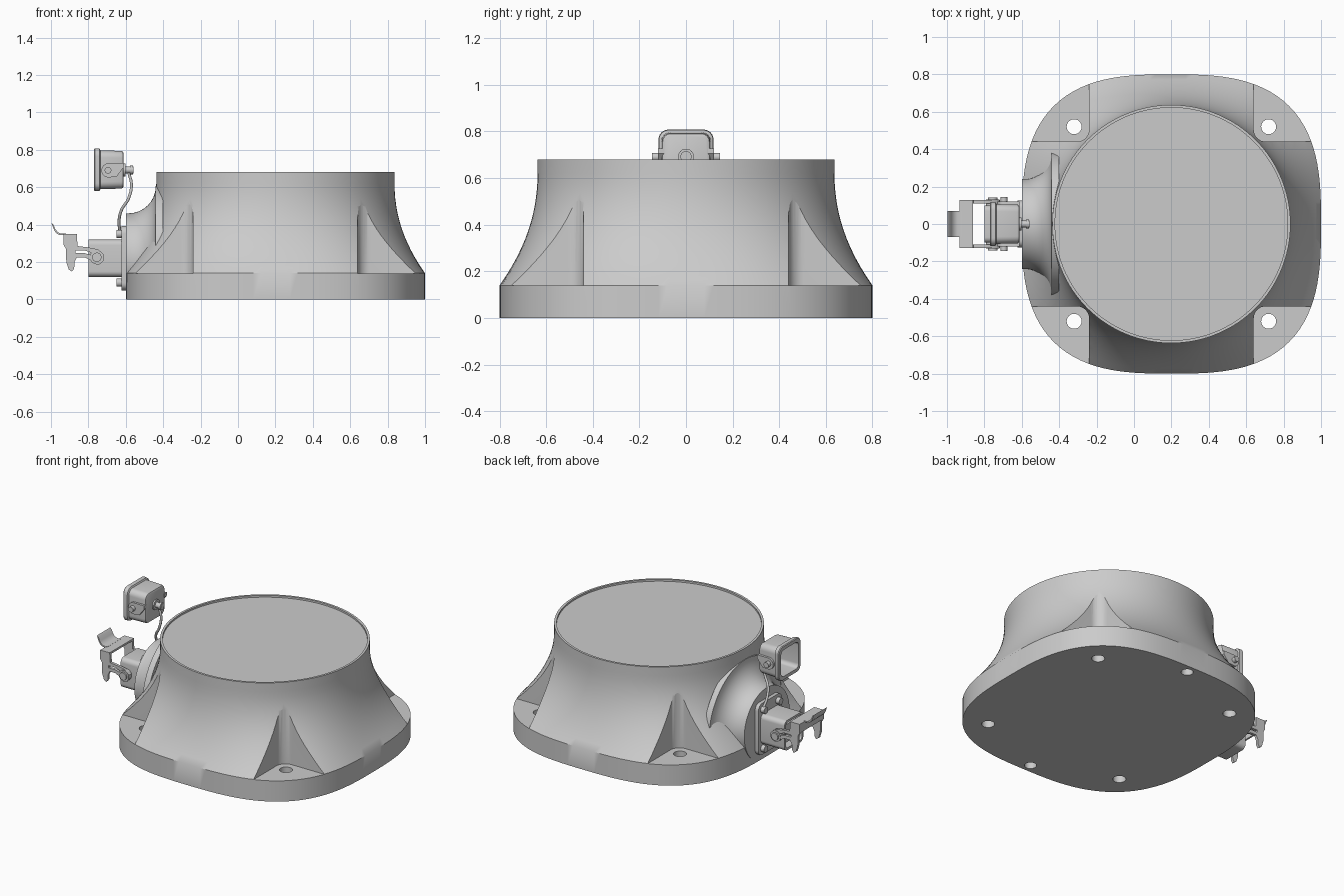
import bpy, bmesh, math
from mathutils import Vector

if "Cube" in bpy.data.objects:
    bpy.data.objects.remove(bpy.data.objects["Cube"])

CX = 0.2  # centre of the round body


def finish(bm, name, angle=35):
    bmesh.ops.recalc_face_normals(bm, faces=bm.faces)
    me = bpy.data.meshes.new(name)
    bm.to_mesh(me)
    bm.free()
    ob = bpy.data.objects.new(name, me)
    bpy.context.collection.objects.link(ob)
    smooth(ob, angle)
    return ob


def smooth(ob, angle=35):
    bpy.ops.object.select_all(action='DESELECT')
    ob.select_set(True)
    bpy.context.view_layer.objects.active = ob
    bpy.ops.object.shade_smooth_by_angle(angle=math.radians(angle))


def loft(name, rings, clip_z=None):
    """Skin a list of equal-length rings and close both ends."""
    bm = bmesh.new()
    vs = [[bm.verts.new(p) for p in r] for r in rings]
    n = len(vs[0])
    for a, b in zip(vs, vs[1:]):
        for i in range(n):
            j = (i + 1) % n
            bm.faces.new((a[i], a[j], b[j], b[i]))
    bm.faces.new(vs[0])
    bm.faces.new(vs[-1])
    if clip_z is not None:
        bmesh.ops.bisect_plane(bm, geom=bm.verts[:] + bm.edges[:] + bm.faces[:],
                               plane_co=(0, 0, clip_z), plane_no=(0, 0, -1), clear_outer=True)
        bmesh.ops.holes_fill(bm, edges=[e for e in bm.edges if e.is_boundary])
    return finish(bm, name)


def cyl(name, r, p0, p1, n=24):
    p0, p1 = Vector(p0), Vector(p1)
    q = (p1 - p0).to_track_quat('Z', 'Y')
    circ = [q @ Vector((r * math.cos(2 * math.pi * i / n), r * math.sin(2 * math.pi * i / n), 0)) for i in range(n)]
    return loft(name, [[p0 + c for c in circ], [p1 + c for c in circ]])


def prism_y(name, pts, y0, y1):
    return loft(name, [[(x, y0, z) for x, z in pts], [(x, y1, z) for x, z in pts]])


def rrect(x, hy, hz, r, zc):
    """Rounded rectangle in the yz plane."""
    out = []
    for k, (sy, sz) in enumerate(((1, 1), (-1, 1), (-1, -1), (1, -1))):
        for i in range(7):
            a = math.pi / 2 * (k + i / 6)
            out.append((x, sy * (hy - r) + r * math.cos(a), zc + sz * (hz - r) + r * math.sin(a)))
    return out


def cut(ob, cutters):
    for c in cutters:
        m = ob.modifiers.new('cut', 'BOOLEAN')
        m.operation, m.solver, m.object = 'DIFFERENCE', 'EXACT', c
        bpy.ops.object.select_all(action='DESELECT')
        bpy.context.view_layer.objects.active = ob
        ob.select_set(True)
        bpy.ops.object.modifier_apply(modifier=m.name)
        bpy.data.objects.remove(c, do_unlink=True)
    smooth(ob)


def tube(name, pts, r):
    cu = bpy.data.curves.new(name, 'CURVE')
    cu.dimensions, cu.bevel_depth, cu.bevel_resolution, cu.use_fill_caps = '3D', r, 3, True
    s = cu.splines.new('BEZIER')
    s.bezier_points.add(len(pts) - 1)
    for b, p in zip(s.bezier_points, pts):
        b.co = p
        b.handle_left_type = b.handle_right_type = 'AUTO'
    ob = bpy.data.objects.new(name, cu)
    bpy.context.collection.objects.link(ob)
    return ob


# Main housing: squarish plate flaring in to a round neck, with a recessed lid
N, R, E = 128, 0.637, 2.9


def body_ring(t, z, r=R):
    out = []
    for i in range(N):
        a = 2 * math.pi * i / N
        c, s = math.cos(a), math.sin(a)
        sq = 0.8 / (abs(c) ** E + abs(s) ** E) ** (1 / E)
        d = r + (sq - r) * t
        out.append((CX + d * c, d * s, z))
    return out


rings = [body_ring(1, 0), body_ring(1, 0.14)]
for i in range(1, 13):
    z = 0.14 + 0.48 * i / 12
    rings.append(body_ring(((0.62 - z) / 0.48) ** 2.1, z))
rings += [body_ring(0, 0.68), body_ring(0, 0.68, 0.622), body_ring(0, 0.668, 0.622)]
housing = loft('housing', rings)

# Corner pockets, through bolt holes and blind dowel holes underneath
cutters = []
for sx in (-1, 1):
    for sy in (-1, 1):
        f, w = 0.065, 0.44
        pts = [(w + f - f * math.cos(a), w + f - f * math.sin(a))
               for a in [math.pi / 2 * i / 8 for i in range(9)]]
        pts += [(1.1, w), (1.1, 1.1), (w, 1.1)]
        cutters.append(loft('pocket_cutter', [[(CX + sx * x, sy * y, z) for x, y in pts] for z in (0.139, 0.66)]))
        cutters.append(cyl('hole_cutter', 0.04, (CX + sx * 0.52, sy * 0.52, -0.1), (CX + sx * 0.52, sy * 0.52, 0.3)))
for sy in (-1, 1):
    cutters.append(cyl('dowel_cutter', 0.037, (CX, sy * 0.74, -0.1), (CX, sy * 0.74, 0.12)))
cut(housing, cutters)

# Flared side boss carrying the connector
prof = [(-0.6, 0.24)]
for i in range(9):
    a = math.pi / 2 * i / 8
    prof.append((-0.585 + 0.145 * math.sin(a), 0.385 - 0.145 * math.cos(a)))
prof.append((-0.4, 0.385))
loft('side_boss', [[(x, r * math.cos(2 * math.pi * i / 64), 0.22 + r * math.sin(2 * math.pi * i / 64))
                    for i in range(64)] for x, r in prof], clip_z=0.05)

# Connector: gasket flange, hollow shell, insert and screws
ZC = 0.22
loft('connector_flange', [rrect(x, 0.125, 0.172, 0.04, ZC) for x in (-0.59, -0.624)])
loft('connector_shell', [rrect(-0.61, 0.1, 0.1, 0.03, ZC), rrect(-0.8, 0.1, 0.1, 0.03, ZC),
                         rrect(-0.8, 0.085, 0.085, 0.02, ZC), rrect(-0.7, 0.085, 0.085, 0.02, ZC)])
loft('connector_insert', [rrect(x, 0.06, 0.06, 0.01, ZC) for x in (-0.69, -0.78)])
for y in (-0.08, 0.08):
    for z in (0.09, 0.35):
        cyl('flange_screw', 0.022, (-0.61, y, z), (-0.65, y, z))

# Locking lever: side arms with hooks, bridge and thumb tab
arm = [(-0.932, 0.35), (-0.862, 0.35), (-0.858, 0.285), (-0.80, 0.278), (-0.75, 0.268), (-0.718, 0.24),
       (-0.716, 0.21), (-0.74, 0.187), (-0.765, 0.188), (-0.79, 0.21), (-0.82, 0.225), (-0.862, 0.225),
       (-0.874, 0.2), (-0.876, 0.165), (-0.888, 0.148), (-0.905, 0.16), (-0.918, 0.2), (-0.92, 0.27), (-0.932, 0.29)]
slot = [(-0.87, 0.262), (-0.82, 0.262), (-0.785, 0.25), (-0.79, 0.238), (-0.82, 0.247), (-0.87, 0.247)]
for s in (-1, 1):
    o = prism_y('lever_arm', arm, s * 0.11, s * 0.128)
    cut(o, [prism_y('slot_cutter', slot, s * 0.1, s * 0.14)])
    cyl('lever_pivot_ring', 0.037, (-0.755, s * 0.09, 0.225), (-0.755, s * 0.132, 0.225))
    cyl('lever_pivot', 0.025, (-0.755, s * 0.09, 0.225), (-0.755, s * 0.142, 0.225))
prism_y('lever_bridge', [(-0.932, 0.29), (-0.932, 0.35), (-0.862, 0.35), (-0.862, 0.337), (-0.92, 0.337), (-0.92, 0.29)],
        -0.128, 0.128)
path = [(-0.925, 0.344), (-0.95, 0.343), (-0.968, 0.35), (-0.982, 0.367), (-0.99, 0.388), (-0.997, 0.408)]
prism_y('thumb_tab', path + [(x + 0.004, z + 0.011) if i > 3 else (x + 0.006, z + 0.008)
                             for i, (x, z) in enumerate(path[:-1])][::-1], -0.07, 0.07)

# Dust cap: hollow rounded box open to -x, with rim
ZK = 0.693
loft('dust_cap', [rrect(x, y, y - 0.003, r, ZK) for x, y, r in (
    (-0.612, 0.092, 0.03), (-0.616, 0.1, 0.035), (-0.626, 0.104, 0.038), (-0.735, 0.106, 0.038),
    (-0.74, 0.116, 0.042), (-0.765, 0.118, 0.042), (-0.77, 0.114, 0.04),
    (-0.77, 0.092, 0.028), (-0.635, 0.088, 0.025))])
# Cap side lugs and pegs
for s in (-1, 1):
    lug = [(-0.612, 0.728)] + [(-0.692 - 0.038 * math.sin(a), 0.69 + 0.038 * math.cos(a))
                              for a in [math.pi * i / 12 for i in range(13)]] + [(-0.65, 0.655), (-0.612, 0.705)]
    prism_y('cap_lug', lug, s * 0.095, s * 0.12)
    cyl('cap_peg', 0.018, (-0.695, s * 0.1, 0.69), (-0.695, s * 0.145, 0.69))
# Cap knob and tether cord
cyl('cap_washer', 0.034, (-0.618, 0, 0.692), (-0.602, 0, 0.692))
cyl('cap_knob', 0.018, (-0.61, 0, 0.692), (-0.56, 0, 0.692))
cyl('cap_knob_head', 0.024, (-0.578, 0, 0.692), (-0.562, 0, 0.692))
tube('tether_cord', [(-0.585, 0, 0.68), (-0.57, 0, 0.615), (-0.585, 0.0, 0.54), (-0.622, 0.02, 0.48),
                     (-0.636, 0.05, 0.42), (-0.632, 0.08, 0.365)], 0.008)
